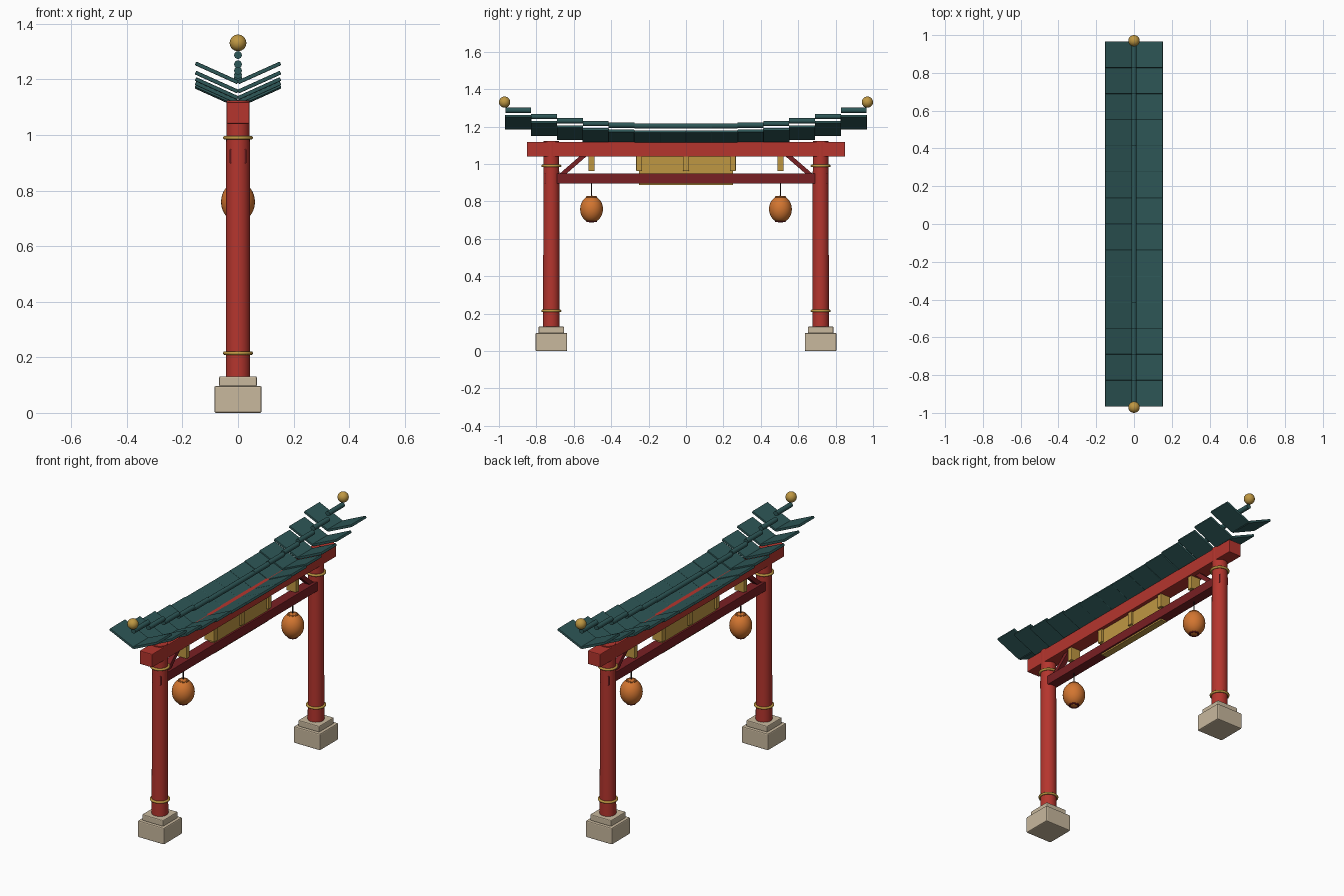
import bpy, math
from mathutils import Vector

cube = bpy.data.objects.get("Cube")
if cube:
    bpy.data.objects.remove(cube, do_unlink=True)


def material(name, rgb):
    m = bpy.data.materials.new(name)
    m.use_nodes = True
    m.diffuse_color = (*rgb, 1)
    m.node_tree.nodes["Principled BSDF"].inputs["Base Color"].default_value = (*rgb, 1)
    return m


RED = material("red lacquer", (0.46, 0.036, 0.027))
DARK_RED = material("dark red lacquer", (0.19, 0.014, 0.017))
TEAL = material("teal tile", (0.027, 0.095, 0.095))
GOLD = material("gold", (0.52, 0.31, 0.055))
ORANGE = material("lantern orange", (0.65, 0.18, 0.03))
STONE = material("pale stone", (0.58, 0.48, 0.34))
BLACK = material("dark cord", (0.02, 0.013, 0.012))


def finish(name, mat, smooth=False):
    o = bpy.context.object
    o.name = name
    o.data.materials.append(mat)
    if smooth:
        bpy.ops.object.shade_smooth_by_angle(angle=math.radians(40))
    return o


def box(name, mat, center, size, rot=(0, 0, 0), bevel=0.0):
    bpy.ops.mesh.primitive_cube_add(size=1, location=center, rotation=rot)
    o = finish(name, mat)
    o.scale = size
    bpy.ops.object.transform_apply(location=False, rotation=False, scale=True)
    if bevel:
        b = o.modifiers.new("soft edges", "BEVEL")
        b.width, b.segments = bevel, 2
    return o


def rod(name, mat, a, b, r1, r2=None, sides=24):
    a, b = Vector(a), Vector(b)
    d = b - a
    bpy.ops.mesh.primitive_cone_add(vertices=sides, radius1=r1, radius2=r2 or r1,
                                    depth=d.length, location=(a + b) / 2,
                                    rotation=d.to_track_quat("Z", "Y").to_euler())
    return finish(name, mat, True)


def ball(name, mat, center, radius, stretch=1.0):
    bpy.ops.mesh.primitive_uv_sphere_add(segments=32, ring_count=16, radius=radius, location=center)
    o = finish(name, mat, True)
    o.scale.z = stretch
    return o


# Crossbeams and the central panel
box("top_beam", RED, (0, 0, 1.079), (0.082, 1.70, 0.078), bevel=0.004)
box("lower_beam", DARK_RED, (0, 0, 0.923), (0.06, 1.51, 0.054), bevel=0.003)
box("center_panel", GOLD, (0, 0, 0.965), (0.04, 0.50, 0.155))
for y in (-0.505, -0.25, 0, 0.25, 0.505):
    box("gold_strut", GOLD, (0, y, 1.003), (0.064, 0.032, 0.08), bevel=0.003)

for side, s in (("front", -1), ("back", 1)):
    # Stone footing and pillar
    y = 0.72 * s
    box(side + "_footing", STONE, (0, y, 0.0485), (0.17, 0.17, 0.097), bevel=0.006)
    box(side + "_footing_step", STONE, (0, y, 0.113), (0.136, 0.136, 0.037), bevel=0.005)
    rod(side + "_pillar", RED, (0, y, 0.12), (0, y, 1.124), 0.044, 0.042, 32)
    for z in (0.215, 0.99):
        bpy.ops.mesh.primitive_torus_add(major_radius=0.047, minor_radius=0.007, major_segments=32,
                                         minor_segments=10, location=(0, y, z))
        finish(side + "_pillar_ring", GOLD, True)

    # Diagonal brace
    box(side + "_brace", DARK_RED, (0, 0.605 * s, 0.994), (0.03, 0.19, 0.024),
        rot=(-s * math.radians(41), 0, 0))

    # Hanging lantern
    y = 0.505 * s
    rod(side + "_lantern_cord", BLACK, (0, y, 0.82), (0, y, 0.90), 0.003, sides=8)
    ball(side + "_lantern", ORANGE, (0, y, 0.759), 0.061, 1.18)
    for z in (0.694, 0.824):
        bpy.ops.mesh.primitive_torus_add(major_radius=0.024, minor_radius=0.005, major_segments=24,
                                         minor_segments=8, location=(0, y, z))
        finish(side + "_lantern_rim", ORANGE if z > 0.8 else DARK_RED, True)

    # Ridge finial
    ball(side + "_finial", GOLD, (0, 0.97 * s, 1.331), 0.03)

# Roof: stepped rows of upturned tiles under a floating ridge
ROW = 0.138
TILT = math.atan(0.45)
REACH = 0.153
for i in range(7):
    for s in (-1, 1):
        y = s * ROW * (i + 0.5)
        lift = 0.085 * (abs(y) / 0.9) ** 3
        for side in (-1, 1):
            box("roof_tile", TEAL, (side * REACH / 2, y, 1.139 + lift),
                (REACH / math.cos(TILT), ROW + 0.002, 0.014),
                rot=(0, -side * TILT, 0), bevel=0.003)
        rod("ridge_tile", TEAL, (0, y - ROW / 2, 1.203 + lift), (0, y + ROW / 2, 1.203 + lift), 0.014, sides=16)
